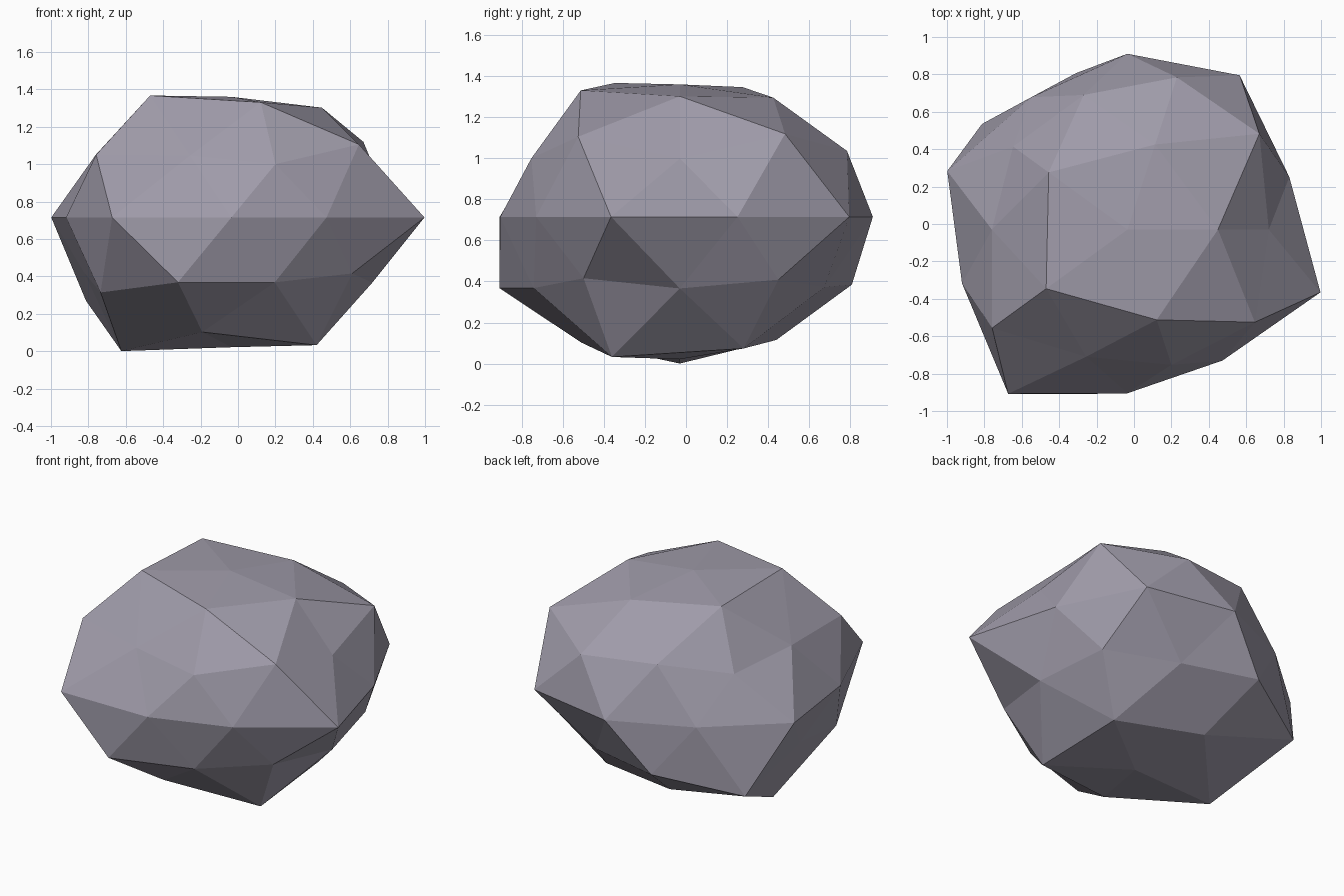
import bpy, bmesh, math

if "Cube" in bpy.data.objects:
    bpy.data.objects.remove(bpy.data.objects["Cube"])

CENTRE = (-0.035, -0.03, 0.715)
SQUASH = 0.75  # the boulder is flattened in height

# Bulge of the stone per ring, bottom to top, each ring counter-clockwise from +x
RINGS = [
    [0.925],                               # underside
    [1.005, 0.94, 1.12, 0.96, 1.07],
    [0.885, 0.87, 1.13, 1.017, 0.88],
    [0.913, 0.985, 0.88, 1.034, 0.892],
    [0.91, 1.02, 0.94, 0.875, 1.013, 0.93, 1.085, 0.875, 0.865, 1.085],  # waist
    [0.845, 0.957, 0.845, 1.0, 0.85],
    [1.025, 0.89, 0.852, 0.84, 0.99],
    [0.92, 0.91, 0.99, 1.022, 0.965],
    [0.86],                                # crown
]


def ring_key(v):
    angle = math.degrees(math.atan2(v.co.y, v.co.x)) if v.co.xy.length > 0.01 else 0
    return (round(v.co.z, 2), round(angle) % 360)


# Faceted boulder: a coarse sphere with each corner pushed in or out
bm = bmesh.new()
bmesh.ops.create_icosphere(bm, subdivisions=2, radius=1.0)
bulges = [b for ring in RINGS for b in ring]
for v, b in zip(sorted(bm.verts, key=ring_key), bulges):
    x, y, z = v.co
    v.co = (CENTRE[0] + x * b, CENTRE[1] + y * b, CENTRE[2] + z * b * SQUASH)
bmesh.ops.recalc_face_normals(bm, faces=bm.faces)

mesh = bpy.data.meshes.new("boulder")
bm.to_mesh(mesh)
bm.free()
mesh.shade_flat()

# Grey violet stone
stone = bpy.data.materials.new("grey_stone")
stone.diffuse_color = (0.35, 0.33, 0.40, 1)
stone.use_nodes = True
stone.node_tree.nodes["Principled BSDF"].inputs["Base Color"].default_value = stone.diffuse_color
mesh.materials.append(stone)

boulder = bpy.data.objects.new("boulder", mesh)
bpy.context.collection.objects.link(boulder)
